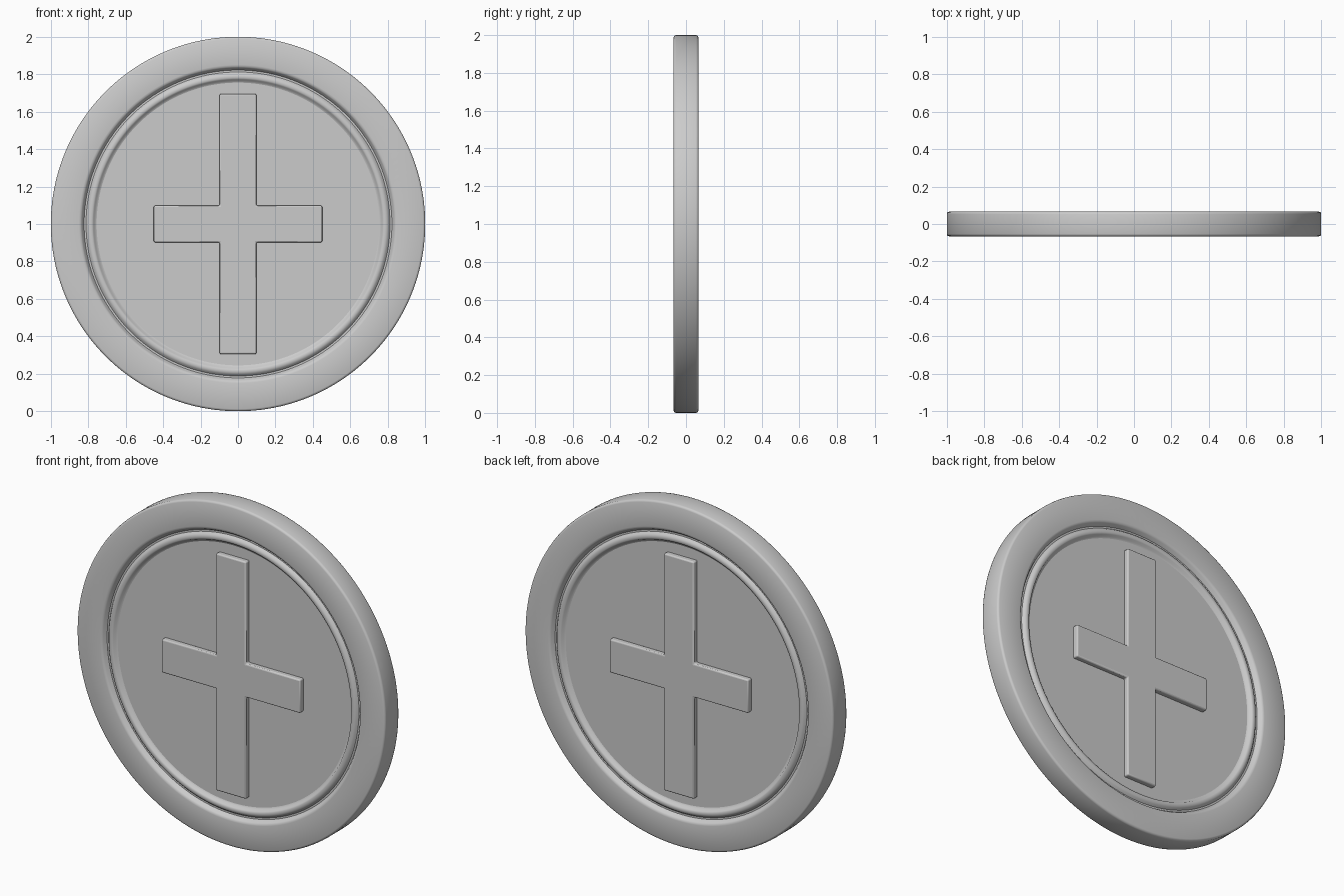
import bpy, math

if "Cube" in bpy.data.objects:
    bpy.data.objects.remove(bpy.data.objects["Cube"])

SEG = 160


def make_object(name, verts, faces, angle):
    mesh = bpy.data.meshes.new(name)
    mesh.from_pydata(verts, [], faces)
    mesh.update()
    obj = bpy.data.objects.new(name, mesh)
    bpy.context.collection.objects.link(obj)
    bpy.ops.object.select_all(action='DESELECT')
    obj.select_set(True)
    bpy.context.view_layer.objects.active = obj
    bpy.ops.object.shade_smooth_by_angle(angle=math.radians(angle))
    return obj


# Coin body: (radius, half thickness) profile from field to edge, mirrored to the back
half = [(0.755, 0.036), (0.765, 0.040), (0.772, 0.052), (0.780, 0.056),
        (0.792, 0.056), (0.802, 0.051), (0.812, 0.039), (0.822, 0.039),
        (0.834, 0.058), (0.840, 0.064), (0.850, 0.066),
        (0.988, 0.066), (0.997, 0.062), (1.0, 0.053)]
profile = [(r, -d) for r, d in half] + [(r, d) for r, d in reversed(half)]
n = len(profile)
verts = []
for i in range(SEG):
    a = 2 * math.pi * i / SEG
    verts += [(r * math.cos(a), y, 1 + r * math.sin(a)) for r, y in profile]
faces = []
for i in range(SEG):
    p, q = i * n, ((i + 1) % SEG) * n
    faces += [(p + k, p + k + 1, q + k + 1, q + k) for k in range(n - 1)]
faces.append([i * n for i in range(SEG)])                    # front field
faces.append([i * n + n - 1 for i in reversed(range(SEG))])  # back field
body = make_object("coin_body", verts, faces, 50)
for f in body.data.polygons[-2:]:
    f.use_smooth = False

# Raised crosses on both faces
w, h, t = 0.098, 0.695, 0.45
quarter = [(w, h), (w, w), (t, w)]
outline = (quarter + [(x, -z) for x, z in reversed(quarter)]
           + [(-x, -z) for x, z in quarter] + [(-x, z) for x, z in reversed(quarter)])
m = len(outline)
for name, side in (("front_cross", -1), ("back_cross", 1)):
    y0, y1 = side * 0.030, side * 0.067
    cv = [(x, y0, 1 + z) for x, z in outline] + [(x, y1, 1 + z) for x, z in outline]
    cf = [(k, (k + 1) % m, m + (k + 1) % m, m + k) for k in range(m)]
    cf += [list(range(m - 1, -1, -1)), list(range(m, 2 * m))]
    if side > 0:
        cf = [list(reversed(f)) for f in cf]
    cross = make_object(name, cv, cf, 35)
    # flip so that normals point out of the solid
    if cross.data.polygons[m + 1].normal.y * side < 0:
        cross.data.flip_normals()
    bevel = cross.modifiers.new("soft_edges", 'BEVEL')
    bevel.width = 0.008
    bevel.segments = 3
